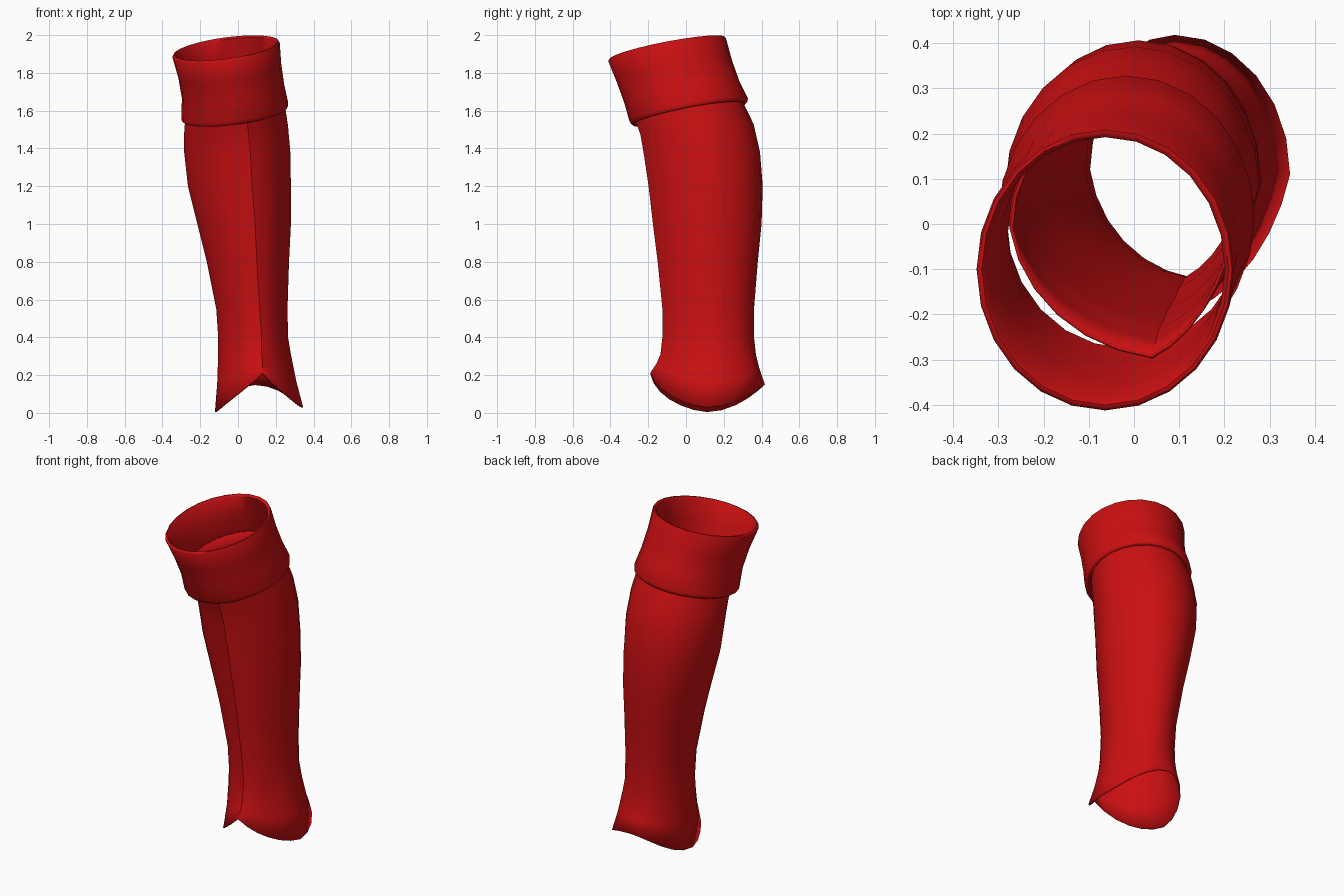
import bpy, bmesh, math

if "Cube" in bpy.data.objects:
    bpy.data.objects.remove(bpy.data.objects["Cube"])

SEG = 6                      # segments per quarter turn
TILT_X, TILT_Y = 0.13, 0.19  # slope of the slanted top end

red = bpy.data.materials.new("deep red")
red.diffuse_color = (0.60, 0.005, 0.006, 1)
red.use_nodes = True
red.node_tree.nodes["Principled BSDF"].inputs["Base Color"].default_value = red.diffuse_color


def ring(xl, xr, yf, yb, z, tilt=0.0, xf=None, xb=None, ym=None,
         ridge=(0.0, 0.0), hem=None):
    """Closed cross-section, counter-clockwise from the front point.
    ridge = how pointed the front is on its right and left side.
    hem = heights at front, right, back, left for a wavy edge."""
    xc, yc = (xl + xr) / 2, (yf + yb) / 2
    xf = xc if xf is None else xf
    xb = xc if xb is None else xb
    ym = yc if ym is None else ym
    pts = []
    for k in range(4 * SEG):
        q, s = k // SEG, (k % SEG) / SEG
        front = q in (0, 3)
        if q in (1, 3):
            s = 1 - s                       # s: 0 at front/back, 1 at the side
        u, v = math.sin(s * math.pi / 2), math.cos(s * math.pi / 2)
        if front:
            m = ridge[0 if q == 0 else 1]
            u, v = u * (1 - m) + s * m, v * (1 - m) + (1 - s) * m
        xs = xr if q < 2 else xl
        mid, end = (xf, yf) if front else (xb, yb)
        x, y = mid + (xs - mid) * u, ym + (end - ym) * v
        h = z + tilt * (TILT_X * (x - xc) + TILT_Y * (y - yc))
        if hem:
            side = hem[1] if q < 2 else hem[3]
            top = hem[0] if front else hem[2]
            w = (1 - s) ** 1.6 if front else math.cos(s * math.pi / 2) ** 2
            h = side + (top - side) * w
        pts.append((x, y, h))
    return pts


def loft(name, rings, closed=False, crease=False):
    bm = bmesh.new()
    rows = [[bm.verts.new(p) for p in r] for r in rings]
    n = len(rows[0])
    pairs = list(zip(rows, rows[1:]))
    if closed:
        pairs.append((rows[-1], rows[0]))
    for a, b in pairs:
        for j in range(n):
            k = (j + 1) % n
            bm.faces.new((a[j], a[k], b[k], b[j]))
    me = bpy.data.meshes.new(name)
    bm.to_mesh(me)
    bm.free()
    me.materials.append(red)
    ob = bpy.data.objects.new(name, me)
    bpy.context.collection.objects.link(ob)
    bpy.ops.object.select_all(action='DESELECT')
    ob.select_set(True)
    bpy.context.view_layer.objects.active = ob
    bpy.ops.object.shade_smooth_by_angle(angle=math.radians(50))
    if crease:                              # sharp line down the shin
        for e in me.edges:
            if all(v % n == 0 for v in e.vertices):
                e.use_edge_sharp = True
    return ob


# Leg tube: xl, xr, yf, yb, z, tilt, ridge x, back x, side y
LEG = [
    (-0.105, 0.280, -0.135, 0.370, 0.31, 0, 0.125, 0.09, 0.12),
    (-0.105, 0.265, -0.125, 0.360, 0.40, 0, 0.125, 0.08, 0.12),
    (-0.115, 0.262, -0.125, 0.360, 0.55, 0, 0.115, 0.07, 0.12),
    (-0.165, 0.270, -0.150, 0.380, 0.80, 0, 0.100, 0.05, 0.11),
    (-0.215, 0.280, -0.175, 0.400, 1.00, 0, 0.090, 0.03, 0.10),
    (-0.265, 0.280, -0.198, 0.406, 1.20, 0, 0.075, 0.01, 0.09),
    (-0.285, 0.277, -0.225, 0.392, 1.38, 0, 0.065, 0.00, 0.08),
    (-0.285, 0.265, -0.242, 0.358, 1.50, 0.5, 0.055, -0.01, 0.05),
    (-0.280, 0.250, -0.265, 0.305, 1.585, 1, 0.050, -0.02, 0.02),
    (-0.275, 0.225, -0.297, 0.260, 1.70, 1, 0.040, -0.03, -0.01),
]
RIDGE = (0.4, 0.2)
leg_rings = [
    # flared wavy hem
    ring(-0.122, 0.345, -0.190, 0.418, 0, 0, 0.13, 0.09, 0.11, RIDGE,
         hem=(0.21, 0.030, 0.15, 0.005)),
    ring(-0.110, 0.308, -0.157, 0.390, 0, 0, 0.13, 0.09, 0.12, RIDGE,
         hem=(0.26, 0.17, 0.23, 0.16)),
] + [ring(*r, ridge=RIDGE) for r in LEG]
leg = loft("leg_sleeve", leg_rings, crease=True)
sol = leg.modifiers.new("thickness", 'SOLIDIFY')
sol.thickness = 0.008
sol.offset = -1

# Folded cuff: outer wall going up, rounded rim, inner wall going down
CUFF = [
    (-0.300, 0.265, -0.290, 0.324, 1.587),
    (-0.300, 0.266, -0.300, 0.328, 1.605),
    (-0.297, 0.245, -0.327, 0.282, 1.70),
    (-0.316, 0.229, -0.367, 0.243, 1.81),
    (-0.348, 0.221, -0.412, 0.212, 1.922),
]


def cuff_ring(r, inset=0.0, dz=0.0):
    xl, xr, yf, yb, z = r
    return ring(xl + inset, xr - inset, yf + inset, yb - inset, z + dz, 1)


cuff_rings = [cuff_ring(r) for r in CUFF]
cuff_rings += [cuff_ring(CUFF[-1], 0.004, 0.008), cuff_ring(CUFF[-1], 0.012, 0.009),
               cuff_ring(CUFF[-1], 0.020, 0.0)]
cuff_rings += [cuff_ring(r, 0.018) for r in reversed(CUFF[1:-1])]
cuff_rings += [cuff_ring(CUFF[0], 0.016, -0.004), cuff_ring(CUFF[0], 0.006, -0.005)]
loft("cuff", cuff_rings, closed=True)
